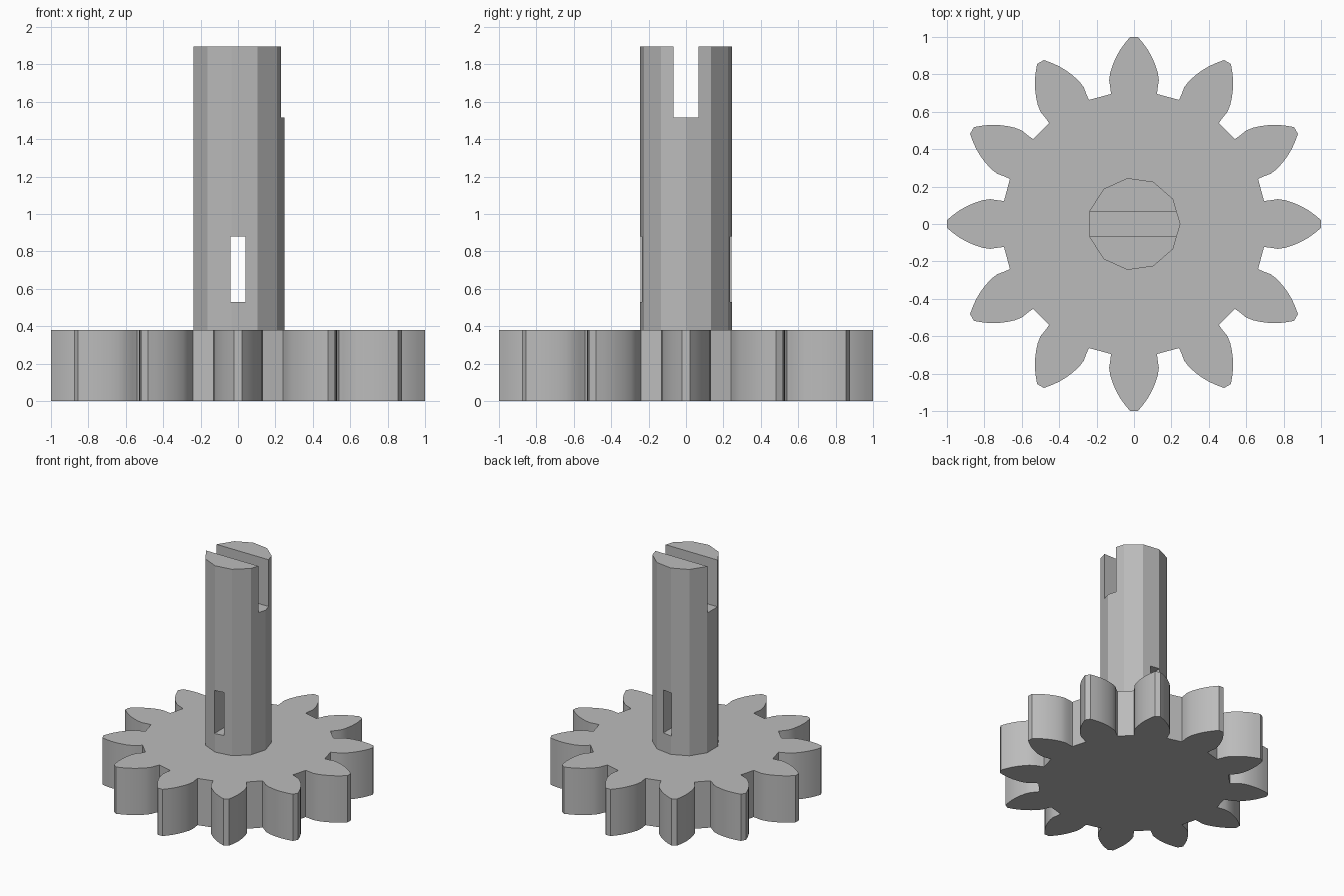
import bpy, bmesh
from math import cos, sin, tau, radians
from mathutils import Matrix, Vector

cube = bpy.data.objects.get("Cube")
if cube:
    bpy.data.objects.remove(cube, do_unlink=True)

TEETH = 12
GEAR_HEIGHT = 0.38
SHAFT_TOP = 1.895
SHAFT_RADIUS = 0.248

grey = bpy.data.materials.new("plain grey")
grey.use_nodes = True
colour = (0.5, 0.5, 0.5, 1)
grey.diffuse_color = colour
grey.node_tree.nodes["Principled BSDF"].inputs["Base Color"].default_value = colour


def prism(name, outline, z0, z1):
    """Extrude a closed 2D outline between two heights."""
    bm = bmesh.new()
    face = bm.faces.new([bm.verts.new((x, y, z0)) for x, y in outline])
    ext = bmesh.ops.extrude_face_region(bm, geom=[face])
    top = [v for v in ext["geom"] if isinstance(v, bmesh.types.BMVert)]
    bmesh.ops.translate(bm, verts=top, vec=(0, 0, z1 - z0))
    bmesh.ops.recalc_face_normals(bm, faces=bm.faces[:])
    mesh = bpy.data.meshes.new(name)
    bm.to_mesh(mesh)
    bm.free()
    mesh.materials.append(grey)
    obj = bpy.data.objects.new(name, mesh)
    bpy.context.collection.objects.link(obj)
    return obj


def cut_box(target, name, half_x, half_y, z0, z1):
    """Cut a rectangular passage out of the target."""
    box = [(-half_x, -half_y), (half_x, -half_y), (half_x, half_y), (-half_x, half_y)]
    cutter = prism(name, box, z0, z1)
    cutter.hide_render = True
    mod = target.modifiers.new(name, 'BOOLEAN')
    mod.operation = 'DIFFERENCE'
    mod.solver = 'EXACT'
    mod.object = cutter
    bpy.context.view_layer.objects.active = target
    bpy.ops.object.modifier_apply(modifier=name)
    bpy.data.objects.remove(cutter, do_unlink=True)


# Gear: one mirrored tooth flank (radius, half width), repeated around the axis
flank = [(0.695, 0.123), (0.725, 0.126), (0.768, 0.133), (0.81, 0.127), (0.85, 0.114),
         (0.89, 0.097), (0.93, 0.075), (0.965, 0.05), (1.0, 0.021)]
tooth = [(r, -w) for r, w in flank] + [(r, w) for r, w in reversed(flank)]
outline = []
for i in range(TEETH):
    turn = Matrix.Rotation(i * tau / TEETH, 2)
    outline += [tuple(turn @ Vector(p)) for p in tooth]
gear = prism("gear_wheel", outline, 0, GEAR_HEIGHT)

# Shaft: eleven-sided column with a top slot and a through window
sides = 11
ring = [(SHAFT_RADIUS * cos(i * tau / sides), SHAFT_RADIUS * sin(i * tau / sides))
        for i in range(sides)]
shaft = prism("shaft", ring, GEAR_HEIGHT - 0.05, SHAFT_TOP)
cut_box(shaft, "top_slot", 0.5, 0.066, 1.515, 2.1)
cut_box(shaft, "side_window", 0.04, 0.5, 0.53, 0.88)

# Smooth the tooth flanks, keep all other edges crisp
bpy.ops.object.select_all(action='DESELECT')
gear.select_set(True)
bpy.context.view_layer.objects.active = gear
bpy.ops.object.shade_smooth_by_angle(angle=radians(25))
